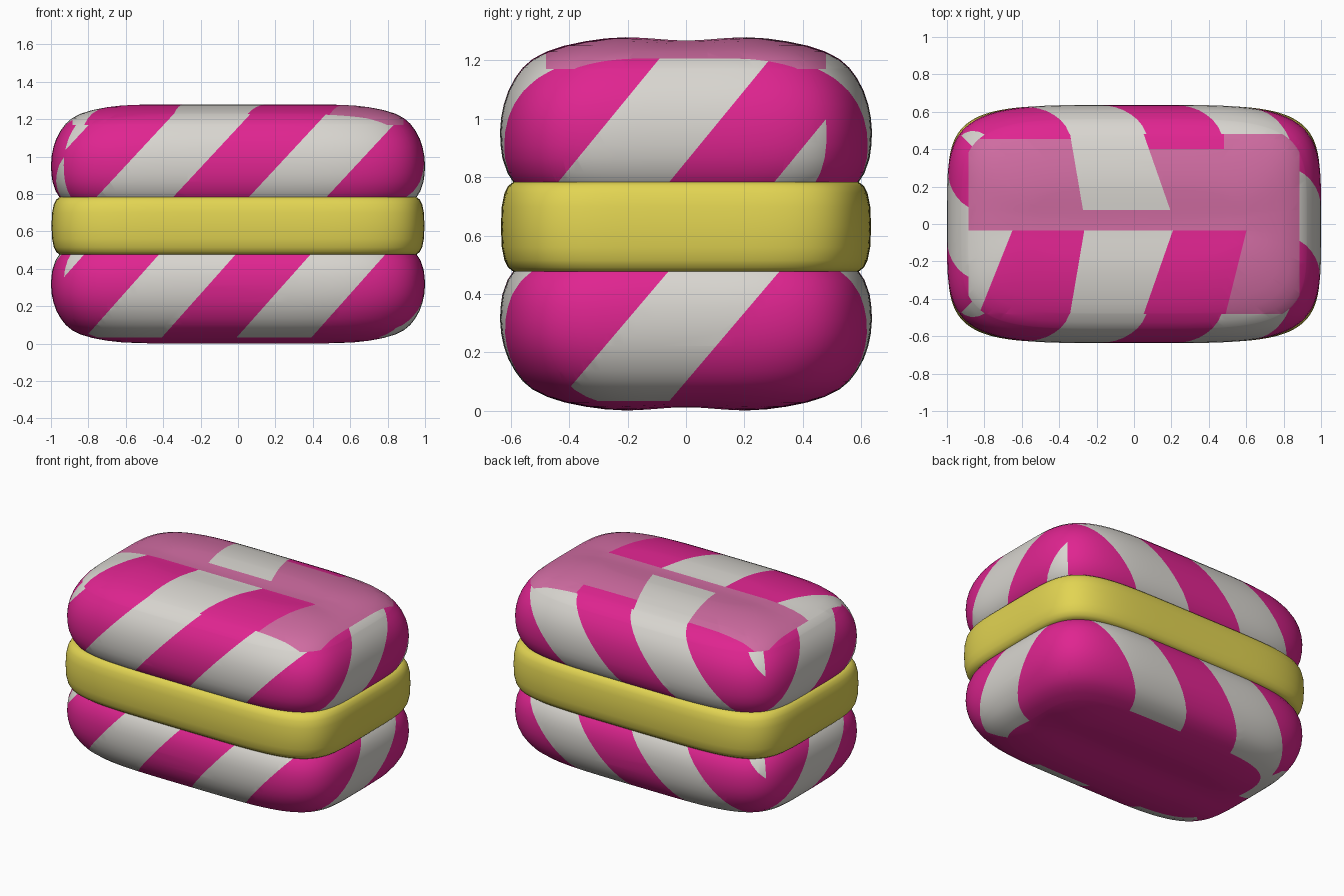
import bpy, bmesh, math
from mathutils import Vector

if "Cube" in bpy.data.objects:
    bpy.data.objects.remove(bpy.data.objects["Cube"])

SEG, HX, HY = 192, 1.0, 0.637
MAGENTA, WHITE, PINK = 0, 1, 2


def material(name, rgb):
    m = bpy.data.materials.new(name)
    m.diffuse_color = (*rgb, 1)
    m.use_nodes = True
    m.node_tree.nodes["Principled BSDF"].inputs["Base Color"].default_value = m.diffuse_color
    return m


magenta = material("magenta", (0.74, 0.018, 0.28))
white = material("warm white", (0.69, 0.67, 0.63))
pink = material("dusty pink", (0.63, 0.15, 0.36))
yellow = material("yellow", (0.76, 0.66, 0.085))


def ring(bm, z, inset, power, scale=1.0, dip=0.0):
    """Rounded-rectangle loop; dip dents the middle line of the flat cap."""
    vs = []
    for i in range(SEG):
        a = 2 * math.pi * (i + 0.5) / SEG
        c, s = math.cos(a), math.sin(a)
        x = math.copysign(abs(c) ** (2 / power), c) * (HX - inset) * scale
        y = math.copysign(abs(s) ** (2 / power), s) * (HY - inset) * scale
        vs.append(bm.verts.new((x, y, z - dip * math.exp(-(y / 0.13) ** 2))))
    return vs


def bridge(bm, rings):
    for a, b in zip(rings, rings[1:]):
        for i in range(SEG):
            j = (i + 1) % SEG
            bm.faces.new((a[i], a[j], b[j], b[i]))


def finish(bm, name, mats):
    bmesh.ops.recalc_face_normals(bm, faces=bm.faces)
    me = bpy.data.meshes.new(name)
    bm.to_mesh(me)
    bm.free()
    ob = bpy.data.objects.new(name, me)
    bpy.context.collection.objects.link(ob)
    for m in mats:
        me.materials.append(m)
    bpy.context.view_layer.objects.active = ob
    ob.select_set(True)
    bpy.ops.object.shade_smooth_by_angle(angle=math.radians(50))
    ob.select_set(False)
    return ob


def cut(bm, co, no, test=lambda c: True):
    """Slice the faces that pass the test along a plane."""
    faces = [f for f in bm.faces if test(f.calc_center_median())]
    geom = list({e for f in faces for e in f.edges} | {v for f in faces for v in f.verts}) + faces
    bmesh.ops.bisect_plane(bm, geom=geom, plane_co=co, plane_no=Vector(no).normalized(), dist=1e-5)


# (height fraction from seam to cap, inset)
PROFILE = [(-.05, .07), (0, .047), (.07, .025), (.17, .008), (.26, .002), (.35, 0), (.45, .004),
           (.54, .013), (.63, .028), (.72, .052), (.79, .078), (.85, .112), (.90, .16),
           (.94, .22), (.97, .29), (.99, .36), (1, .43)]


def pillow(seam, height):
    bm = bmesh.new()
    sign = math.copysign(1, height)
    rings = []
    for f, d in PROFILE:
        dip = 0.012 * sign * max(0, (f - .9) / .1)
        rings.append(ring(bm, seam + height * f, d, 4.6 - 0.6 * max(0, f - .5), dip=dip))
    for k in range(9, 0, -1):
        rings.append(ring(bm, seam + height, .43, 4.3, k / 10, 0.012 * sign))
    bridge(bm, rings)
    bm.faces.new(rings[0])
    bm.faces.new(rings[-1])
    return bm


def is_end(c):
    return abs(c.x) - abs(c.y) > 0.45


def is_top(c):
    return c.z > 1.17 and abs(c.x) < 0.885 and abs(c.y) < 0.48


def paint_top(c):
    """Patchwork on the upper cap."""
    x, y, a = c.x, c.y, abs(c.y)
    left, right = -0.26 - 0.17 * a, 0.22 - 0.35 * a
    if y < -0.035:
        if x < -0.65 + 0.4 * (y + 0.035):
            return WHITE
        if x < left:
            return MAGENTA
        if x < right:
            return WHITE
        return MAGENTA if x < 0.61 - 0.25 * a else PINK
    if y < 0.075:
        return PINK
    if x < left:
        return PINK if y < 0.455 else MAGENTA
    if x < right:
        return WHITE
    return PINK if y < 0.4 or x > 0.48 else MAGENTA


def paint_pillow(bm, z0, side, end, has_top):
    """side / end: (slope, list of white (start, stop) spans measured at z0)."""
    # region borders
    for sx in (1, -1):
        for sy in (1, -1):
            cut(bm, (sx * 0.45, 0, 0), (sx, -sy, 0), lambda c: c.x * sx > 0 and c.y * sy > 0)
    if has_top:
        cut(bm, (0, 0, 1.17), (0, 0, 1))
        for s in (1, -1):
            cut(bm, (s * .885, 0, 0), (1, 0, 0), lambda c: c.z > 1.17)
            cut(bm, (0, s * .48, 0), (0, 1, 0), lambda c: c.z > 1.17)
            half = lambda c: is_top(c) and c.y * s > 0
            cut(bm, (-.26, 0, 0), (1, s * .17, 0), half)
            cut(bm, (.22, 0, 0), (1, s * .35, 0), half)
        for y in (-.035, .075, .4, .455):
            cut(bm, (0, y, 0), (0, 1, 0), is_top)
        front = lambda c: is_top(c) and c.y < -.035
        cut(bm, (-.65, -.035, 0), (1, -.4, 0), front)
        cut(bm, (.61, 0, 0), (1, -.25, 0), front)
        cut(bm, (.48, 0, 0), (1, 0, 0), lambda c: is_top(c) and c.y > .4)
    else:
        cut(bm, (0, 0, .033), (0, 0, 1))
    top = is_top if has_top else lambda c: c.z < .033
    # diagonal stripe borders
    for span in side[1]:
        for u in span:
            cut(bm, (u, 0, z0), (1, 0, -side[0]), lambda c: not is_end(c) and not top(c))
    for span in end[1]:
        for v in span:
            for s in (1, -1):
                cut(bm, (0, s * v, z0), (0, s, -end[0]),
                    lambda c: is_end(c) and not top(c) and c.x * s > 0)
    # colours
    for f in bm.faces:
        c = f.calc_center_median()
        if top(c):
            f.material_index = paint_top(c) if has_top else MAGENTA
            continue
        if is_end(c):
            t, spans = c.y * math.copysign(1, c.x) - end[0] * (c.z - z0), end[1]
        else:
            t, spans = c.x - side[0] * (c.z - z0), side[1]
        f.material_index = WHITE if any(a < t < b for a, b in spans) else MAGENTA


# upper striped pillow
bm = pillow(0.78, 0.50)
paint_pillow(bm, 0.78, (0.93, [(-1.57, -1.16), (-.76, -.35), (.055, .47)]),
             (0.82, [(-.44, -.06), (.30, .70)]), True)
finish(bm, "upper_pillow", [magenta, white, pink])

# lower striped pillow
bm = pillow(0.48, -0.48)
paint_pillow(bm, 0.03, (0.89, [(-1.63, -1.22), (-.82, -.41), (-.01, .39)]),
             (0.85, [(-.44, -.06)]), False)
finish(bm, "lower_pillow", [magenta, white, pink])

# yellow middle band
bm = bmesh.new()
BAND = [(-.155, .075), (-.153, .045), (-.14, .028), (-.115, .015), (-.07, .006), (0, .003)]
BAND += [(-z, d) for z, d in reversed(BAND[:-1])]
loops = [ring(bm, 0.63 + z, d, 5.1) for z, d in BAND]
bridge(bm, loops)
bm.faces.new(loops[0])
bm.faces.new(loops[-1])
finish(bm, "middle_band", [yellow])
